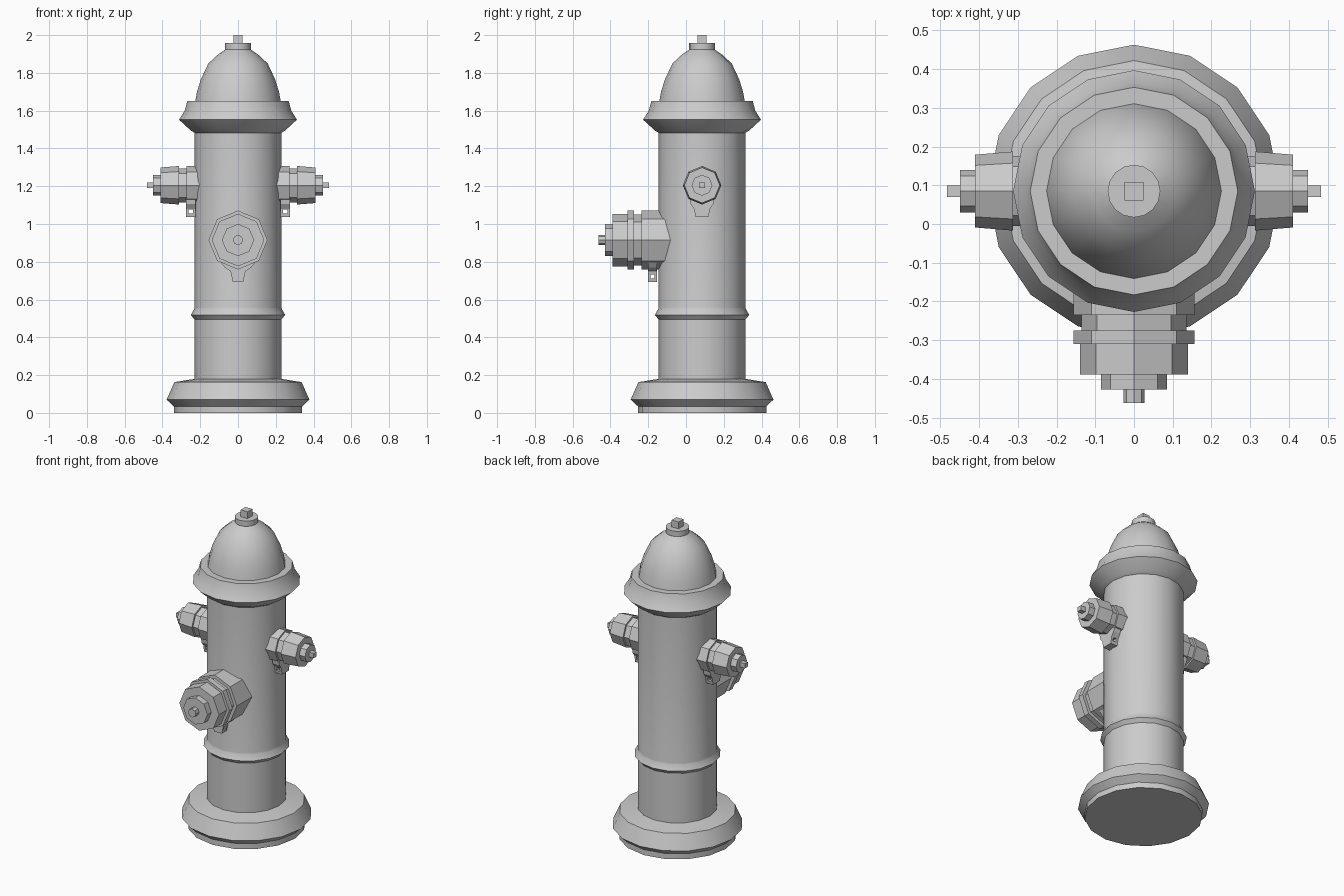
import bpy, bmesh
from math import cos, sin, pi
from mathutils import Matrix

if "Cube" in bpy.data.objects:
    bpy.data.objects.remove(bpy.data.objects["Cube"])

CY = 0.085  # y of the hydrant's upright axis


def finish(name, bm, matrix=Matrix()):
    bmesh.ops.transform(bm, matrix=matrix, verts=bm.verts)
    bmesh.ops.recalc_face_normals(bm, faces=bm.faces)
    me = bpy.data.meshes.new(name)
    bm.to_mesh(me)
    bm.free()
    ob = bpy.data.objects.new(name, me)
    bpy.context.collection.objects.link(ob)
    return ob


def lathe(name, profile, sides, matrix, smooth=False):
    """Closed solid of revolution about local z from (radius, height) pairs."""
    bm = bmesh.new()
    rings = [[bm.verts.new((r * cos(2 * pi * i / sides), r * sin(2 * pi * i / sides), h))
              for i in range(sides)] for r, h in profile]
    for a, b in zip(rings, rings[1:]):
        for i in range(sides):
            j = (i + 1) % sides
            bm.faces.new((a[i], a[j], b[j], b[i]))
    bm.faces.new(rings[0][::-1])
    bm.faces.new(rings[-1])
    ob = finish(name, bm, matrix)
    if smooth:
        bpy.ops.object.select_all(action='DESELECT')
        ob.select_set(True)
        bpy.context.view_layer.objects.active = ob
        bpy.ops.object.shade_smooth_by_angle(angle=0.44)
    return ob


def box(name, size, center, matrix):
    bm = bmesh.new()
    bmesh.ops.create_cube(bm, size=1)
    bmesh.ops.transform(bm, matrix=Matrix.Translation(center) @ Matrix.Diagonal((*size, 1)),
                        verts=bm.verts)
    return finish(name, bm, matrix)


def lug(name, outline, d0, d1, hole_z, matrix):
    """Chain lug: outline (half width, z) extruded along the outlet, with a cross hole."""
    pts = outline + [(-x, z) for x, z in reversed(outline)]
    bm = bmesh.new()
    face = bm.faces.new([bm.verts.new((x, -d0, z)) for x, z in pts])
    new = bmesh.ops.extrude_face_region(bm, geom=[face])['geom']
    bmesh.ops.translate(bm, vec=(0, d0 - d1, 0),
                        verts=[v for v in new if isinstance(v, bmesh.types.BMVert)])
    ob = finish(name, bm, matrix)
    cutter = box(name + "_hole", (0.4, 0.022, 0.022), (0, -(d0 + d1) / 2, hole_z), matrix)
    cutter.hide_render = True
    cutter.hide_set(True)
    mod = ob.modifiers.new("hole", 'BOOLEAN')
    mod.operation, mod.solver, mod.object = 'DIFFERENCE', 'EXACT', cutter
    bpy.context.view_layer.update()
    me = bpy.data.meshes.new_from_object(ob.evaluated_get(bpy.context.evaluated_depsgraph_get()))
    ob.modifiers.clear()
    ob.data = me
    bpy.data.objects.remove(cutter)


axis = Matrix.Translation((0, CY, 0))

# Barrel with foot flange and middle bead
lathe("barrel", [(0.34, 0), (0.34, 0.035), (0.378, 0.07), (0.337, 0.163), (0.23, 0.18),
                 (0.23, 0.495), (0.25, 0.518), (0.232, 0.55), (0.23, 0.56), (0.23, 1.5)],
      16, axis, True)

# Bonnet: flared rim, recessed dome and top collar
lathe("bonnet_rim", [(0.23, 1.483), (0.25, 1.495), (0.312, 1.552), (0.282, 1.6),
                     (0.268, 1.652), (0.21, 1.652)], 16, axis, True)
lathe("bonnet_dome", [(0.228, 1.64), (0.217, 1.70), (0.197, 1.765), (0.157, 1.85),
                      (0.105, 1.898), (0.06, 1.928)], 16, axis, True)
lathe("bonnet_collar", [(0.06, 1.91), (0.068, 1.925), (0.068, 1.957)], 16, axis, True)
box("bonnet_nut", (0.048, 0.048, 0.06), (0, 0, 1.97), axis)

# Local outlet frame: lathe axis turned to point along -y
lay = Matrix.Rotation(pi / 2, 4, 'X')

# Large front outlet
front = axis @ Matrix.Translation((0, 0, 0.915))
lathe("front_outlet", [(0.156, 0.14), (0.156, 0.32), (0.135, 0.32), (0.135, 0.36),
                       (0.156, 0.36), (0.156, 0.395), (0.139, 0.395), (0.139, 0.474),
                       (0.085, 0.474), (0.085, 0.513), (0.027, 0.513), (0.027, 0.547)],
      8, front @ lay)
lug("front_lug", [(0.09, -0.12), (0.07, -0.145), (0.04, -0.165), (0.027, -0.222)],
    0.238, 0.287, -0.193, front)

# Small outlets, one on each side
for side, s in (("right", 1), ("left", -1)):
    m = axis @ Matrix.Translation((0, 0, 1.205)) @ Matrix.Rotation(s * pi / 2, 4, 'Z')
    lathe(side + "_outlet", [(0.101, 0.18), (0.101, 0.272), (0.09, 0.272), (0.09, 0.313),
                             (0.102, 0.313), (0.094, 0.41), (0.055, 0.41), (0.055, 0.449)],
          8, m @ lay)
    box(side + "_nut", (0.03, 0.06, 0.03), (0, -0.453, 0), m)
    lug(side + "_lug", [(0.065, -0.07), (0.06, -0.1), (0.042, -0.125), (0.034, -0.168)],
        0.226, 0.274, -0.138, m)
